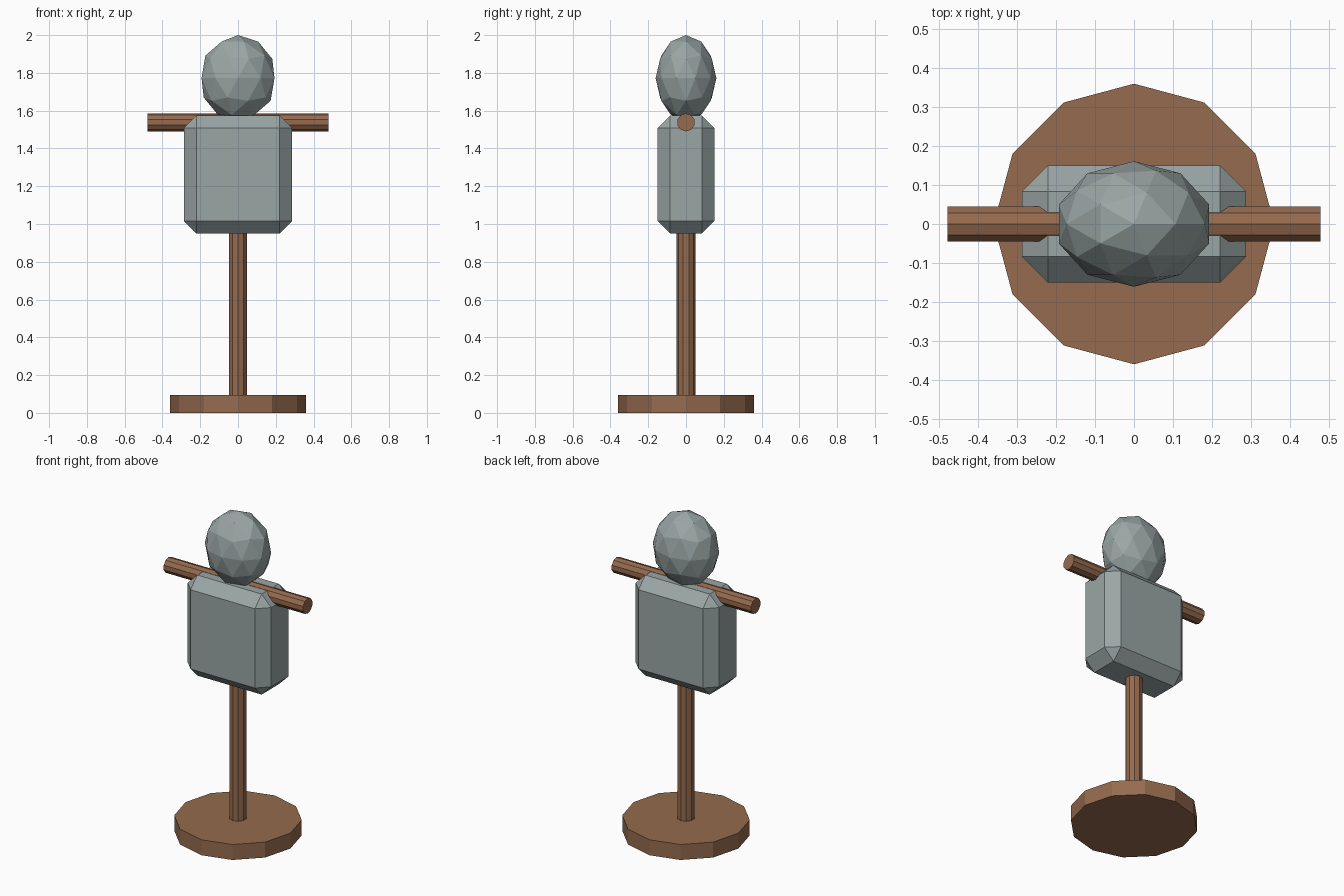
import bpy
import bmesh
from math import pi
from mathutils import Matrix

if "Cube" in bpy.data.objects:
    bpy.data.objects.remove(bpy.data.objects["Cube"], do_unlink=True)


def make_material(name, rgb):
    mat = bpy.data.materials.new(name)
    mat.use_nodes = True
    colour = (*rgb, 1.0)
    mat.diffuse_color = colour
    mat.node_tree.nodes["Principled BSDF"].inputs["Base Color"].default_value = colour
    return mat


wood = make_material("brown wood", (0.30, 0.145, 0.077))
cloth = make_material("grey cloth", (0.32, 0.38, 0.375))


def finish(bm, name, mat):
    """Turn a bmesh into a flat shaded object."""
    mesh = bpy.data.meshes.new(name)
    bm.to_mesh(mesh)
    bm.free()
    mesh.materials.append(mat)
    obj = bpy.data.objects.new(name, mesh)
    bpy.context.collection.objects.link(obj)
    return obj


def cylinder(name, radius, length, sides, centre, turn=Matrix.Identity(4)):
    """Prism along z with one corner on +y, then turned and moved."""
    bm = bmesh.new()
    bmesh.ops.create_cone(bm, cap_ends=True, segments=sides, radius1=radius,
                          radius2=radius, depth=length,
                          matrix=Matrix.Translation(centre) @ turn)
    # put a corner exactly on the +y axis of the untilted prism
    far = max((turn.inverted() @ (v.co - Matrix.Translation(centre).to_translation())).y
              for v in bm.verts)
    if far < radius * 0.999:
        spin = Matrix.Translation(centre) @ turn @ Matrix.Rotation(pi / sides, 4, "Z")
        back = (Matrix.Translation(centre) @ turn).inverted()
        bm.transform(spin @ back)
    return finish(bm, name, wood)


# Stand
cylinder("base", 0.36, 0.096, 12, (0, 0, 0.048))
cylinder("pole", 0.05, 1.0, 10, (0, 0, 0.55))

# Arms: a bar along x with a corner at the top
lay_down = Matrix.Rotation(pi / 2, 4, "X") @ Matrix.Rotation(pi / 2, 4, "Y")
cylinder("arm_bar", 0.0475, 0.957, 10, (0, 0, 1.538), lay_down)

# Torso: chamfered block
bm = bmesh.new()
bmesh.ops.create_cube(bm, size=1.0, matrix=Matrix.Translation((0, 0, 1.263))
                      @ Matrix.Diagonal((0.574, 0.30, 0.624, 1)))
bmesh.ops.bevel(bm, geom=bm.edges[:], offset=0.066, offset_type="OFFSET",
                segments=1, affect="EDGES")
finish(bm, "torso", cloth)

# Head: faceted egg
bm = bmesh.new()
bmesh.ops.create_icosphere(bm, subdivisions=2, radius=1.0,
                           matrix=Matrix.Translation((0, 0, 1.772))
                           @ Matrix.Diagonal((0.203, 0.161, 0.228, 1)))
finish(bm, "head", cloth)
